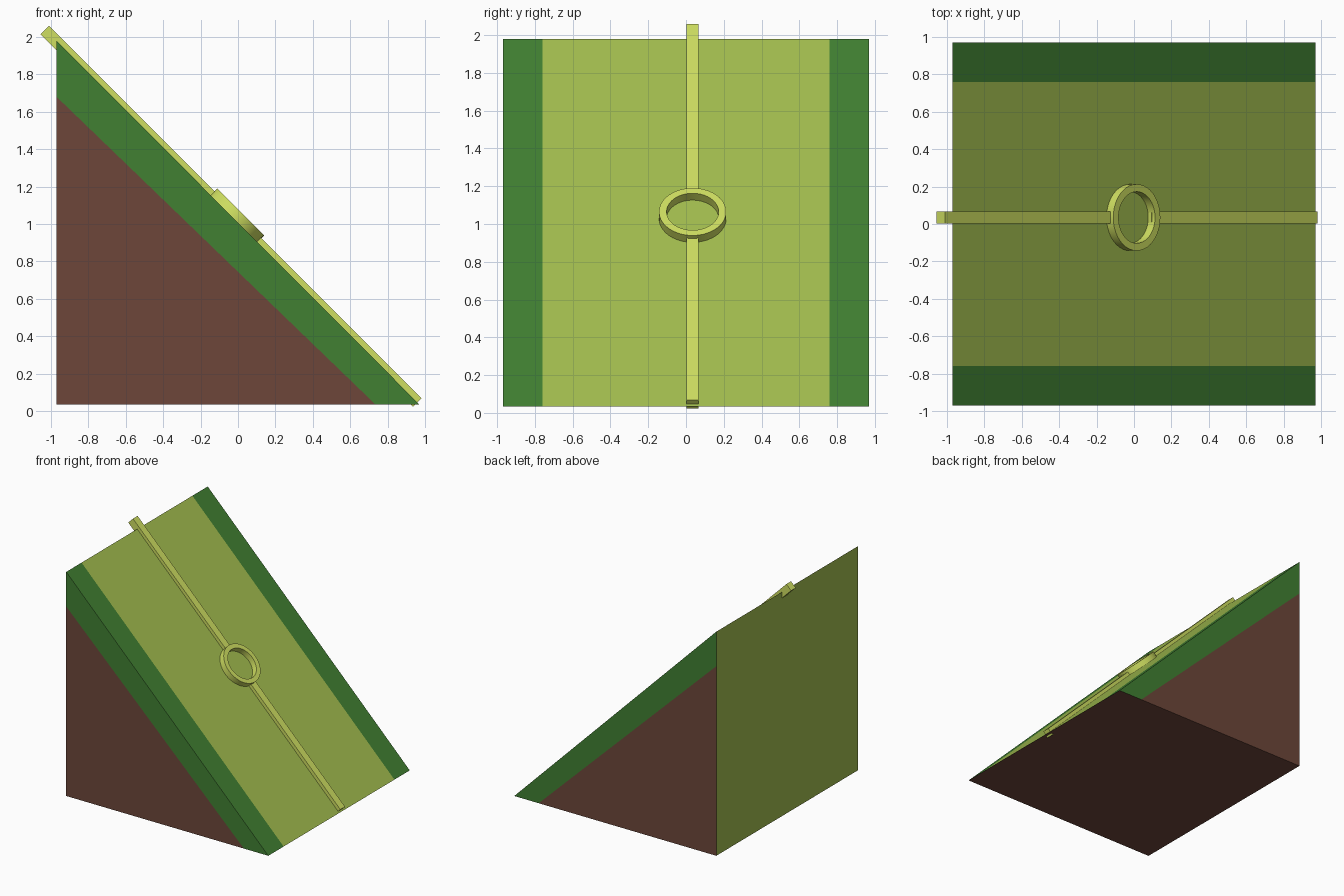
import bpy, bmesh, math
from mathutils import Vector, Matrix

cube = bpy.data.objects.get("Cube")
if cube:
    bpy.data.objects.remove(cube, do_unlink=True)


def material(name, rgb):
    """Flat material from 8-bit sRGB values."""
    lin = [((c / 255 + 0.055) / 1.055) ** 2.4 for c in rgb] + [1]
    m = bpy.data.materials.new(name)
    m.use_nodes = True
    m.diffuse_color = lin
    m.node_tree.nodes["Principled BSDF"].inputs["Base Color"].default_value = lin
    return m


LIGHT = material("light_green", (163, 190, 79))
DARK = material("dark_green", (65, 128, 50))
BROWN = material("brown", (109, 70, 58))
YELLOW = material("yellow_green", (207, 223, 97))


def make_object(name, bm, mats):
    bmesh.ops.recalc_face_normals(bm, faces=bm.faces)
    mesh = bpy.data.meshes.new(name)
    bm.to_mesh(mesh)
    bm.free()
    for m in mats:
        mesh.materials.append(m)
    ob = bpy.data.objects.new(name, mesh)
    bpy.context.collection.objects.link(ob)
    return ob


HALF, BASE, TOP = 0.97, 0.035, 1.98
STRIPE = 0.76                      # half width of the light slope panel
slope_dir = Vector((1, 0, -1)).normalized()
slope_normal = Vector((1, 0, 1)).normalized()

# Wedge body: triangular profile extruded along y
bm = bmesh.new()
profile = [(-HALF, BASE), (HALF, BASE), (-HALF, TOP)]
cap = bm.faces.new([bm.verts.new((x, -HALF, z)) for x, z in profile])
ext = bmesh.ops.extrude_face_region(bm, geom=[cap], use_keep_orig=True)
bmesh.ops.translate(bm, vec=(0, 2 * HALF, 0),
                    verts=[v for v in ext["geom"] if isinstance(v, bmesh.types.BMVert)])
bmesh.ops.recalc_face_normals(bm, faces=bm.faces)


def cut(test, co, no):
    """Split only the faces that pass the test along a plane."""
    faces = [f for f in bm.faces if test(f)]
    geom = set(faces)
    for f in faces:
        geom.update(f.edges)
        geom.update(f.verts)
    bmesh.ops.bisect_plane(bm, geom=list(geom), plane_co=co, plane_no=no)
    bm.normal_update()


def is_slope(f):
    return f.normal.dot(slope_normal) > 0.9


def is_side(f):
    return abs(f.normal.y) > 0.9


# Border stripes on the slope and the band under the slope on both sides
for s in (-1, 1):
    cut(is_slope, (0, s * STRIPE, 0), (0, 1, 0))
band_point = Vector((-HALF, 0, 1.68))
band_normal = Vector((1.64, 0, 1.70)).normalized()
cut(is_side, band_point, band_normal)

for f in bm.faces:
    mid = f.calc_center_median()
    if is_slope(f):
        f.material_index = 1 if abs(mid.y) > STRIPE else 0
    elif is_side(f):
        f.material_index = 1 if (mid - band_point).dot(band_normal) > 0 else 2
    else:
        f.material_index = 2 if f.normal.z < -0.9 else 0
make_object("wedge_body", bm, [LIGHT, DARK, BROWN])

# Frame lying on the slope: local x runs downhill, local z points outward
frame = Matrix((slope_dir, (0, 1, 0), slope_normal)).transposed().to_4x4()
frame.translation = (-0.0225, 0.035, 1.0275)

# Raised bars above and below the ring
BAR, END, GAP = 0.064, 1.408, 0.155
for name, s in (("upper_bar", -1), ("lower_bar", 1)):
    bm = bmesh.new()
    bmesh.ops.create_cube(bm, size=1)
    bmesh.ops.scale(bm, vec=(END - GAP, BAR, BAR), verts=bm.verts)
    shift = s * (END + GAP) / 2 - 0.02
    bmesh.ops.translate(bm, vec=(shift, 0, 0), verts=bm.verts)
    bmesh.ops.transform(bm, matrix=frame, verts=bm.verts)
    ob = make_object(name, bm, [YELLOW])
    # Bars are centred on the slope surface
    ob.location = slope_normal * ((1.003 - 1.005) / math.sqrt(2))

# Ring: rectangular section spun around the slope normal
OUTER, INNER, LOW, HIGH = 0.178, 0.138, -0.03, 0.053
bm = bmesh.new()
corners = [(INNER, LOW), (OUTER, LOW), (OUTER, HIGH), (INNER, HIGH)]
verts = [bm.verts.new((r, 0, z)) for r, z in corners]
edges = [bm.edges.new((verts[i], verts[(i + 1) % 4])) for i in range(4)]
bmesh.ops.spin(bm, geom=verts + edges, cent=(0, 0, 0), axis=(0, 0, 1),
               angle=math.tau, steps=40, use_duplicate=False)
bmesh.ops.remove_doubles(bm, verts=bm.verts, dist=0.0005)
bmesh.ops.transform(bm, matrix=frame, verts=bm.verts)
ring = make_object("ring", bm, [YELLOW])
bpy.ops.object.select_all(action="DESELECT")
ring.select_set(True)
bpy.context.view_layer.objects.active = ring
bpy.ops.object.shade_smooth_by_angle(angle=math.radians(35))
